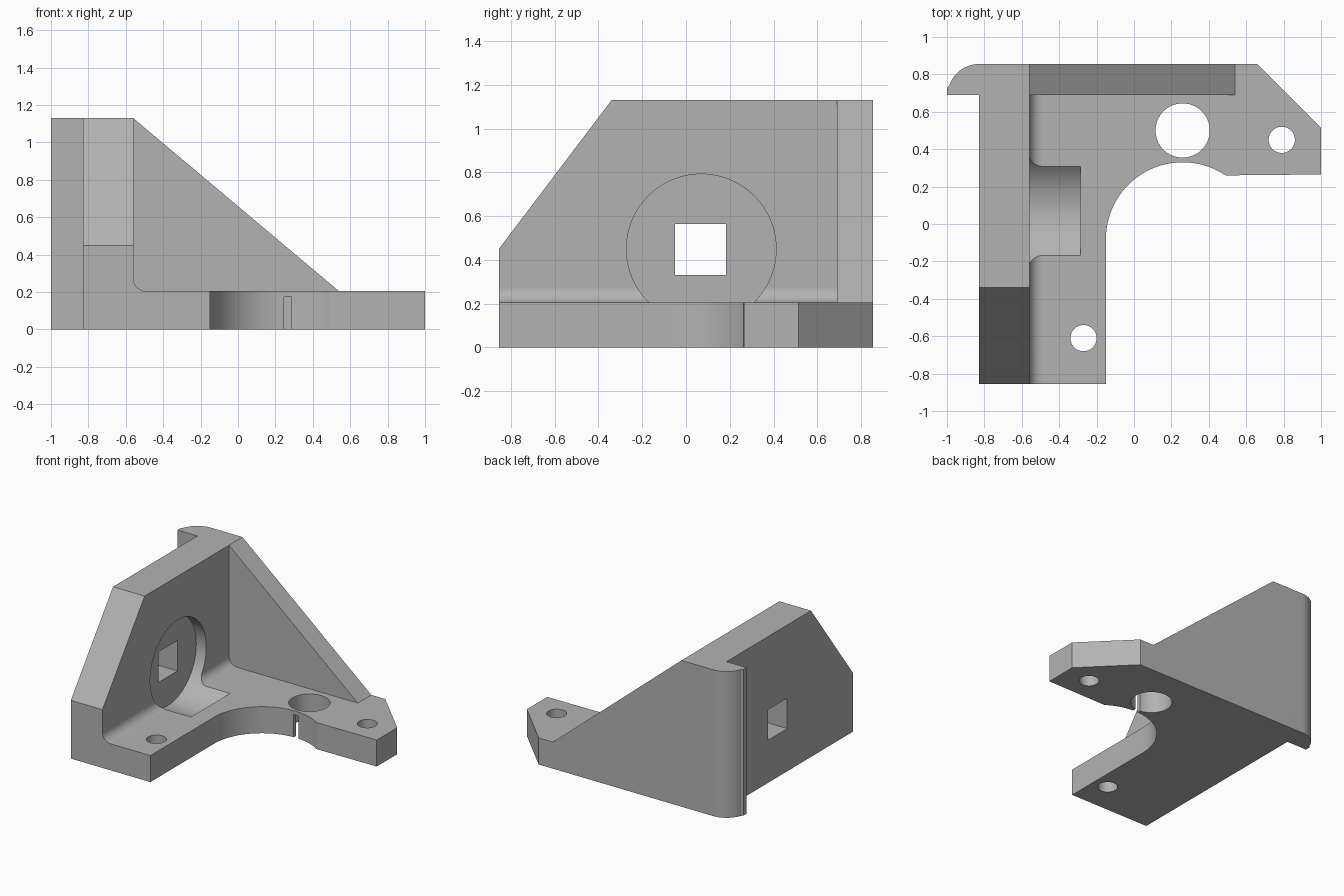
import bpy, bmesh
from math import cos, sin, radians
from mathutils import Vector

cube = bpy.data.objects.get("Cube")
if cube:
    bpy.data.objects.remove(cube, do_unlink=True)

grey = bpy.data.materials.new("machined grey")
grey.use_nodes = True
COLOUR = (0.45, 0.45, 0.45, 1)
grey.diffuse_color = COLOUR
grey.node_tree.nodes["Principled BSDF"].inputs["Base Color"].default_value = COLOUR

# Each axis maps a 2D profile point plus a depth to 3D
PLACE = {
    "x": lambda a, b, d: Vector((d, a, b)),
    "y": lambda a, b, d: Vector((a, d, b)),
    "z": lambda a, b, d: Vector((a, b, d)),
}


def arc(ca, cb, r, start, end, steps):
    """Points along a circular arc, angles in degrees."""
    angles = [radians(start + (end - start) * i / steps) for i in range(steps + 1)]
    return [(ca + r * cos(t), cb + r * sin(t)) for t in angles]


def circle(ca, cb, r, steps=64):
    return arc(ca, cb, r, 0, 360, steps)[:-1]


def rect(a0, a1, b0, b1):
    return [(a0, b0), (a1, b0), (a1, b1), (a0, b1)]


def prism(name, profile, axis, d0, d1):
    """Extrude a closed profile along an axis from d0 to d1."""
    bm = bmesh.new()
    face = bm.faces.new([bm.verts.new(PLACE[axis](a, b, d0)) for a, b in profile])
    offset = PLACE[axis](0, 0, d1 - d0)
    new = bmesh.ops.extrude_face_region(bm, geom=[face])["geom"]
    bmesh.ops.translate(bm, vec=offset, verts=[v for v in new if isinstance(v, bmesh.types.BMVert)])
    if face.is_valid and len(bm.faces) == len(profile) + 1:
        bm.faces.new([v for v in face.verts])
    bmesh.ops.recalc_face_normals(bm, faces=bm.faces)
    mesh = bpy.data.meshes.new(name)
    bm.to_mesh(mesh)
    bm.free()
    mesh.materials.append(grey)
    obj = bpy.data.objects.new(name, mesh)
    bpy.context.collection.objects.link(obj)
    return obj


def combine(target, tool, operation):
    """Apply a boolean and discard the tool."""
    mod = target.modifiers.new(operation, "BOOLEAN")
    mod.operation, mod.object, mod.solver = operation, tool, "EXACT"
    bpy.context.view_layer.objects.active = target
    bpy.ops.object.modifier_apply(modifier=mod.name)
    bpy.data.objects.remove(tool, do_unlink=True)


BACK, TOP, FLOOR = 0.855, 1.13, 0.205
WALL_OUT, WALL_IN, RIB = -0.83, -0.56, 0.69

# L-shaped base plate with a round bite out of its inner corner
base = [(WALL_OUT, -BACK), (-0.15, -BACK)]
base += arc(0.26, -0.08, 0.41, 180, 56, 48)
base += [(1, 0.265), (1, 0.515), (0.66, BACK), (WALL_OUT, BACK)]
bracket = prism("corner_bracket", base, "z", 0, FLOOR)

# Upright side wall with sloped front corner
wall = [(-BACK, 0), (BACK, 0), (BACK, TOP), (-0.34, TOP), (-BACK, 0.45)]
combine(bracket, prism("side_wall", wall, "x", WALL_OUT, WALL_IN), "UNION")

# Rounded hook lip on the rear outer edge
lip = arc(WALL_OUT, RIB, BACK - RIB, 90, 180, 20)
lip = [(x if x > -0.99 else -1, y) for x, y in lip] + [(WALL_OUT, RIB)]
combine(bracket, prism("hook_lip", lip, "z", 0, TOP), "UNION")

# Triangular rear rib
rib = [(WALL_IN, FLOOR), (0.54, FLOOR), (WALL_IN, TOP)]
combine(bracket, prism("rear_rib", rib, "y", RIB, BACK), "UNION")

# Fillet between wall and base
R = 0.07
fillet = arc(WALL_IN + R, FLOOR + R, R, 180, 270, 16) + [(WALL_IN, FLOOR)]
combine(bracket, prism("wall_fillet", fillet, "y", -BACK, RIB), "UNION")

# Round pocket, square shaft window, screw holes and the small slot
cutters = [
    prism("round_pocket", circle(0.07, 0.45, 0.342, 96), "x", -0.645, -0.285),
    prism("square_window", rect(-0.05, 0.183, 0.33, 0.565), "x", -0.9, -0.6),
    prism("large_hole", circle(0.26, 0.5, 0.145), "z", -0.1, 0.4),
    prism("right_screw_hole", circle(0.79, 0.45, 0.07), "z", -0.1, 0.4),
    prism("front_screw_hole", circle(-0.27, -0.61, 0.07), "z", -0.1, 0.4),
    prism("thin_slot", rect(0.245, 0.285, -0.1, 0.175), "y", 0.25, 0.45),
]
for cutter in cutters:
    combine(bracket, cutter, "DIFFERENCE")

# Smooth curved faces while keeping edges sharp
bpy.ops.object.select_all(action="DESELECT")
bracket.select_set(True)
bpy.context.view_layer.objects.active = bracket
bpy.ops.object.shade_smooth_by_angle(angle=radians(25))
weighted = bracket.modifiers.new("flat_face_normals", "WEIGHTED_NORMAL")
weighted.keep_sharp = True
